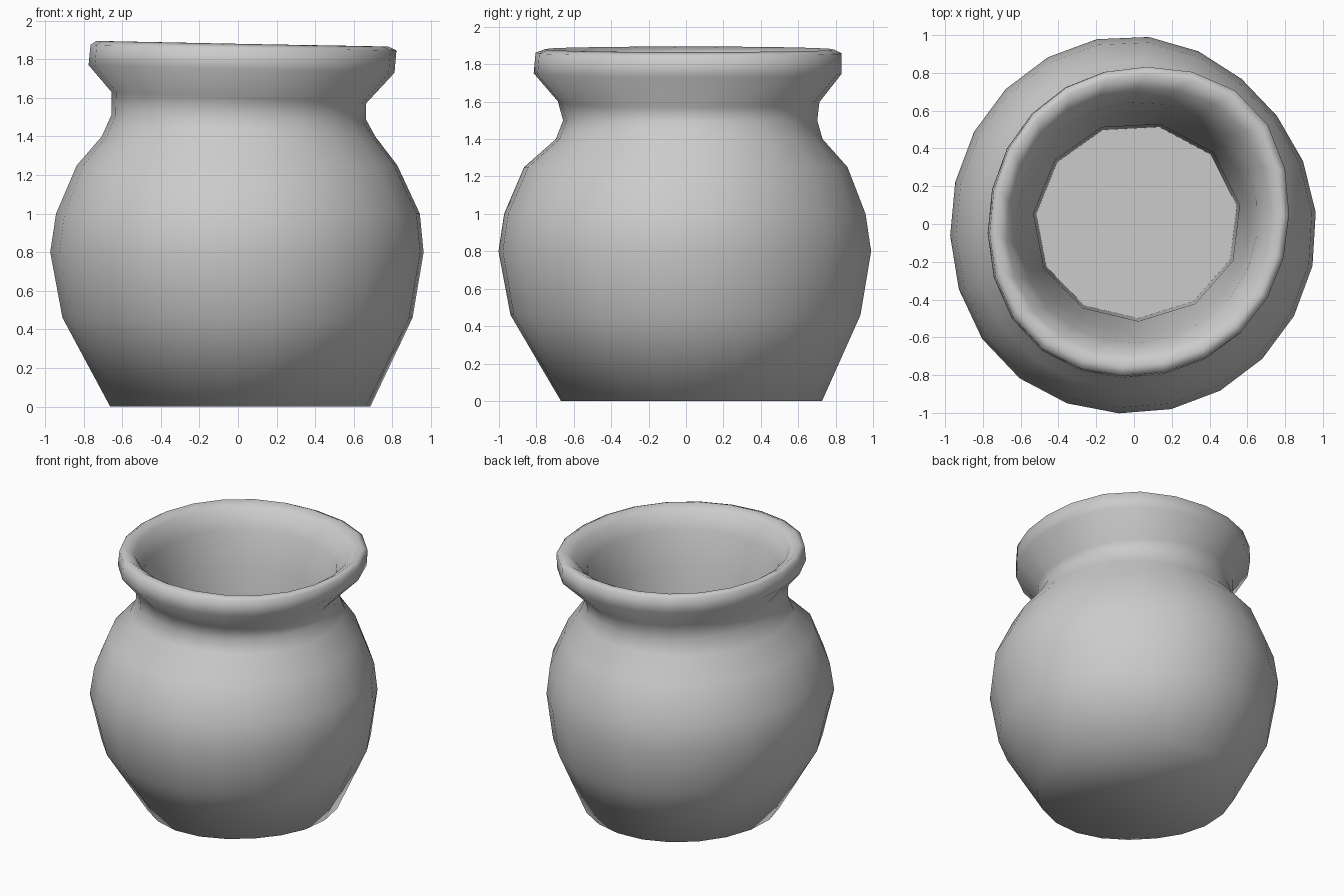
import bpy
import bmesh
from math import cos, sin, radians, tau

cube = bpy.data.objects.get("Cube")
if cube:
    bpy.data.objects.remove(cube, do_unlink=True)

SIDES = 22

# One colour for the whole pot
clay = bpy.data.materials.new("grey_clay")
clay.use_nodes = True
clay.diffuse_color = (0.6, 0.6, 0.6, 1)
clay.node_tree.nodes["Principled BSDF"].inputs["Base Color"].default_value = (0.6, 0.6, 0.6, 1)


def ring(bm, z, left, right, front, back, phase=3.5, tilt=0.0,
         dents=(0, 0, 0), coarse=False):
    """Hand-thrown ring through four side radii; dents push it in or out
    along three of the diagonals."""
    points = []
    for i in range(SIDES):
        a = radians(phase) + tau * i / SIDES
        c, s = cos(a), sin(a)
        r = 1 + sum(d * max(0, cos(a - radians(way))) ** 6
                    for d, way in zip(dents, (45, 225, 315)))
        x = c * r * (right if c > 0 else left)
        y = s * r * (back if s > 0 else front)
        points.append((x, y, z - tilt * c))
    if coarse:  # straighten every second corner to halve the side count
        for i in range(1, SIDES, 2):
            p, q = points[i - 1], points[(i + 1) % SIDES]
            points[i] = tuple((u + v) / 2 for u, v in zip(p, q))
    return [bm.verts.new(p) for p in points]


bm = bmesh.new()
lip = (0.09, 0.045, 0)
rings = [
    # Outer belly, from the base up
    ring(bm, 0.00, 0.67, 0.69, 0.68, 0.73, dents=(0.0, -0.05, -0.04)),
    ring(bm, 0.46, 0.91, 0.91, 0.94, 0.94, dents=(-0.02, 0.01, 0)),
    ring(bm, 0.80, 0.97, 0.97, 1.00, 1.00, dents=(-0.035, 0.03, 0)),
    ring(bm, 1.00, 0.94, 0.95, 0.97, 0.97, dents=(-0.035, 0.03, 0)),
    ring(bm, 1.25, 0.83, 0.83, 0.86, 0.87, dents=(-0.02, 0.05, 0)),
    ring(bm, 1.40, 0.70, 0.71, 0.69, 0.73, dents=(0.02, 0.06, 0)),
    # Neck and flared lip
    ring(bm, 1.50, 0.65, 0.66, 0.65, 0.70, tilt=0.01, dents=(0.03, 0.07, 0)),
    ring(bm, 1.60, 0.65, 0.66, 0.68, 0.71, tilt=0.03, dents=(0.04, 0.06, 0)),
    ring(bm, 1.75, 0.77, 0.80, 0.81, 0.82, tilt=0.02, dents=lip),
    ring(bm, 1.86, 0.76, 0.81, 0.80, 0.82, tilt=0.015, dents=lip),
    # Rounded top of the lip
    ring(bm, 1.88, 0.73, 0.77, 0.75, 0.78, tilt=0.015, dents=lip),
    ring(bm, 1.84, 0.67, 0.71, 0.69, 0.71, phase=7, tilt=0.015, dents=lip),
    # Deep tapered inside
    ring(bm, 1.72, 0.62, 0.65, 0.63, 0.64, phase=10.5, dents=(0.05, 0.02, 0)),
    ring(bm, 1.45, 0.58, 0.61, 0.58, 0.59, phase=10.5, dents=(0.03, 0, 0)),
    ring(bm, 1.15, 0.535, 0.565, 0.515, 0.54, phase=10.5, dents=(0.02, 0, 0), coarse=True),
    ring(bm, 0.10, 0.52, 0.55, 0.50, 0.525, phase=10.5, dents=(0.02, 0, 0), coarse=True),
]
for lower, upper in zip(rings, rings[1:]):
    for i in range(SIDES):
        j = (i + 1) % SIDES
        bm.faces.new((lower[i], lower[j], upper[j], upper[i]))
bm.faces.new(rings[0][::-1])
bm.faces.new(rings[-1])
bmesh.ops.recalc_face_normals(bm, faces=bm.faces)

mesh = bpy.data.meshes.new("clay_pot")
bm.to_mesh(mesh)
bm.free()
mesh.materials.append(clay)
pot = bpy.data.objects.new("clay_pot", mesh)
bpy.context.collection.objects.link(pot)

# Smooth shading with a crisp base and floor
bpy.ops.object.select_all(action="DESELECT")
pot.select_set(True)
bpy.context.view_layer.objects.active = pot
bpy.ops.object.shade_smooth_by_angle(angle=radians(80))
